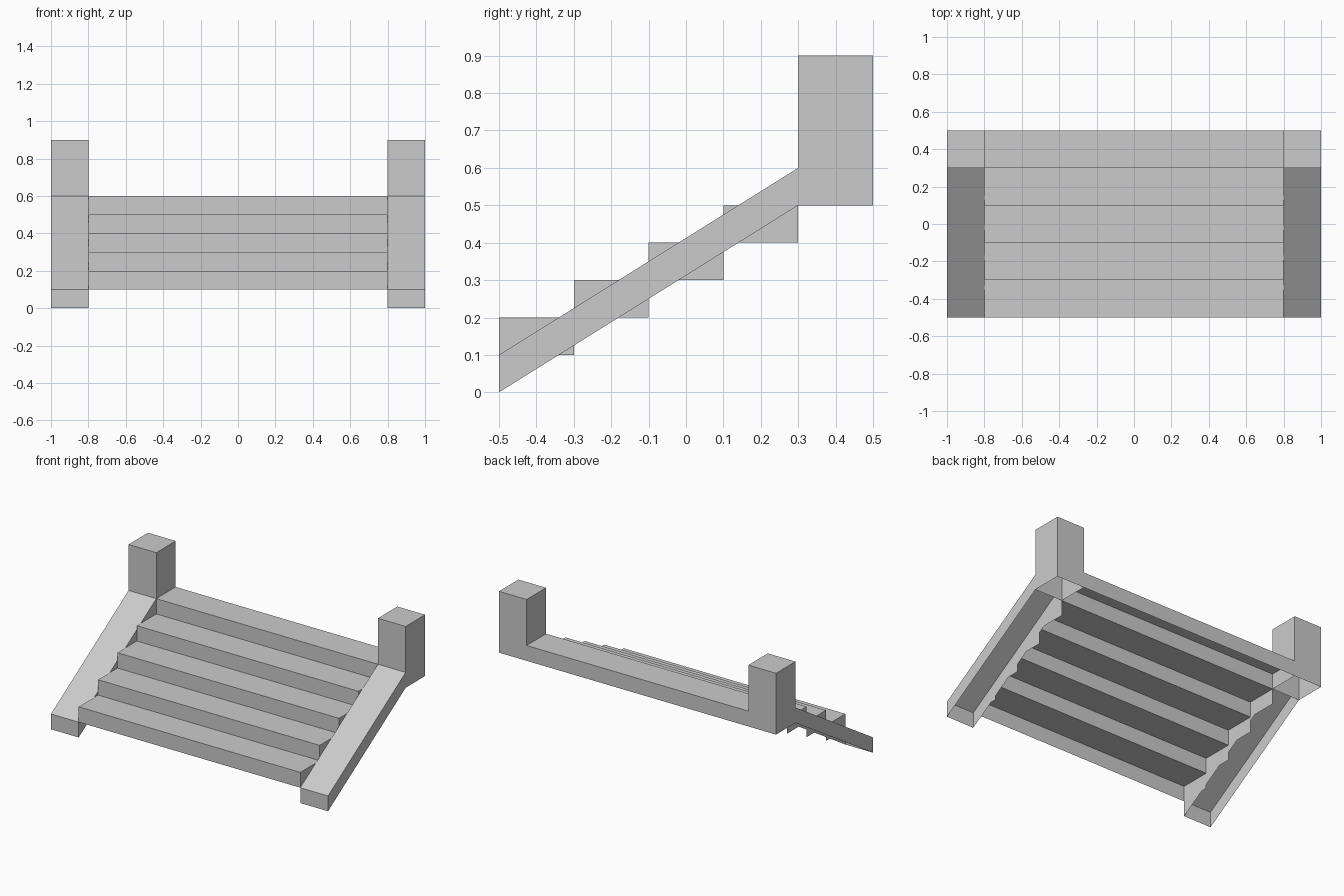
import bpy, bmesh
from mathutils import Vector

if "Cube" in bpy.data.objects:
    bpy.data.objects.remove(bpy.data.objects["Cube"])


def shell(name, x0, x1, profile, open_back=False, mirror=False):
    """Extrude a (y, z) profile along x, leaving the underside (and back) open."""
    bm = bmesh.new()
    base = bm.faces.new([bm.verts.new((x0, y, z)) for y, z in profile])
    ext = bmesh.ops.extrude_face_region(bm, geom=[base], use_keep_orig=True)
    moved = [g for g in ext["geom"] if isinstance(g, bmesh.types.BMVert)]
    bmesh.ops.translate(bm, verts=moved, vec=Vector((x1 - x0, 0, 0)))
    bmesh.ops.recalc_face_normals(bm, faces=bm.faces[:])
    bm.normal_update()
    hidden = [f for f in bm.faces
              if f.normal.z < -0.1 or (open_back and f.normal.y > 0.9)]
    bmesh.ops.delete(bm, geom=hidden, context='FACES')
    mesh = bpy.data.meshes.new(name)
    bm.to_mesh(mesh)
    bm.free()
    obj = bpy.data.objects.new(name, mesh)
    bpy.context.collection.objects.link(obj)
    if mirror:
        obj.modifiers.new("Mirror", 'MIRROR')
    return obj


def rect(y0, y1, z0, z1):
    return [(y0, z0), (y1, z0), (y1, z1), (y0, z1)]


# Five steps, hollow underneath; only the top one has a back panel
for i in range(5):
    y, z = -0.5 + 0.2 * i, 0.1 + 0.1 * i
    shell(f"step_{i + 1}", -0.8, 0.8, rect(y, y + 0.2, z, z + 0.1), open_back=i < 4)

# Sloping side rails
shell("side_rails", 0.8, 1.0, [(-0.5, 0), (0.3, 0.5), (0.3, 0.6), (-0.5, 0.1)],
      open_back=True, mirror=True)

# Square posts at the top of the stairs
shell("top_posts", 0.8, 1.0, rect(0.3, 0.5, 0.5, 0.9), mirror=True)
